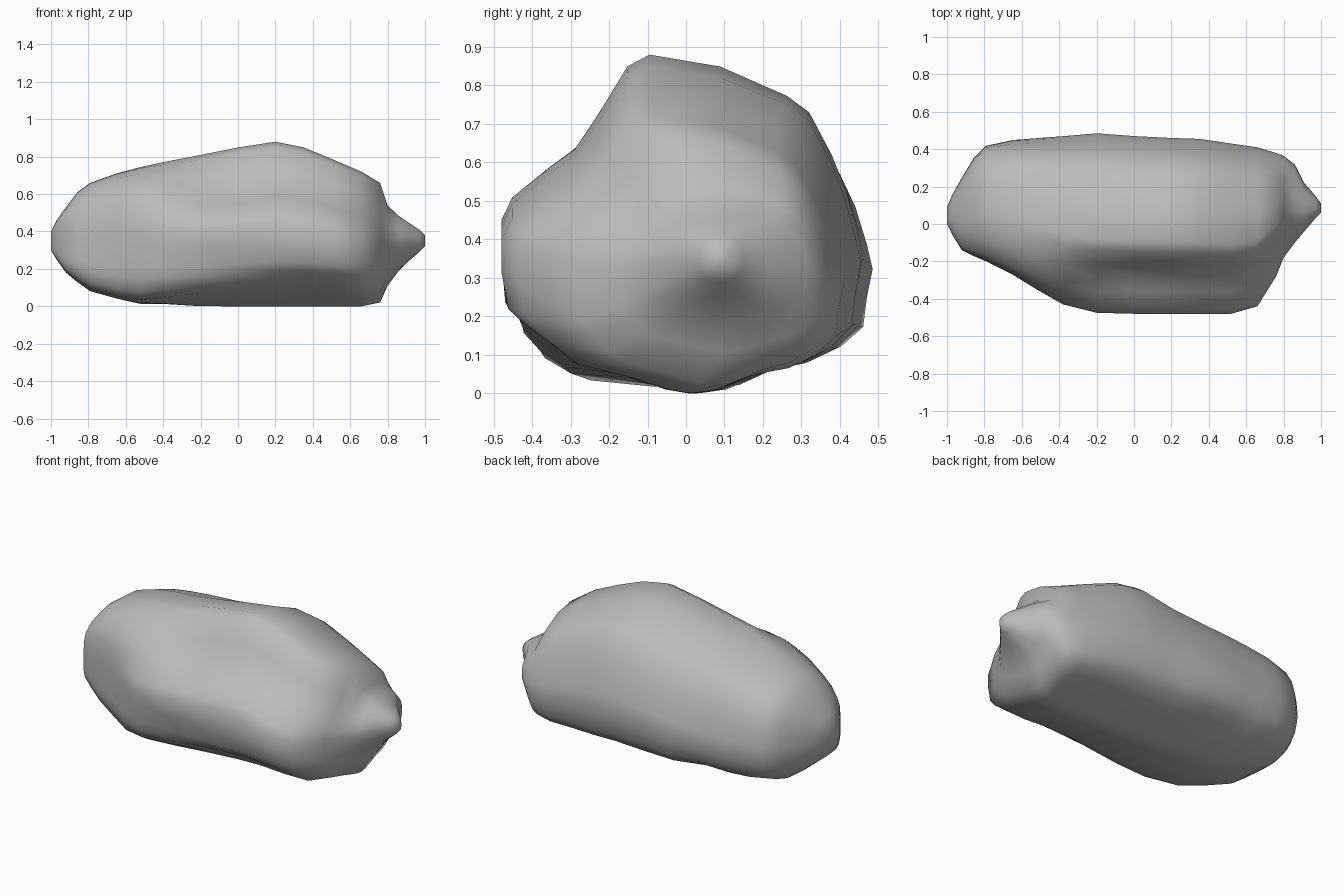
import bpy
import bmesh
from math import exp
from mathutils import Vector

default_cube = bpy.data.objects.get("Cube")
if default_cube:
    bpy.data.objects.remove(default_cube, do_unlink=True)

# Widest cross-section of the boulder (y, z), anticlockwise from the front edge
OUTLINE = [
    (-.49, .35), (-.49, .23), (-.46, .17), (-.39, .12), (-.32, .08), (-.16, .05),
    (-.03, .01), (.03, 0), (.1, .01), (.22, .06), (.32, .08), (.4, .12),
    (.46, .18), (.47, .27), (.485, .35), (.47, .42), (.44, .53), (.4, .63),
    (.34, .74), (.28, .78), (.1, .85), (-.09, .88), (-.15, .85), (-.22, .74),
    (-.29, .64), (-.36, .59), (-.46, .51), (-.49, .45),
]

# Extent of the boulder along its length: x, front, back, bottom, top
STATIONS = [
    (-1, .0, .09, .3, .4), (-.97, -.06, .16, .25, .46),
    (-.92, -.14, .25, .18, .53), (-.86, -.17, .35, .13, .61),
    (-.79, -.2, .42, .08, .66), (-.65, -.27, .45, .04, .71),
    (-.52, -.35, .46, .01, .745), (-.38, -.43, .47, .01, .775),
    (-.2, -.475, .485, 0, .81), (0, -.48, .47, 0, .85),
    (.2, -.48, .46, 0, .88), (.35, -.48, .455, 0, .85),
    (.52, -.48, .43, 0, .78), (.66, -.44, .41, 0, .72),
    (.76, -.28, .38, .02, .66), (.8, -.18, .365, .11, .54),
    (.86, -.1, .32, .19, .485), (.91, -.04, .22, .24, .45),
    (.97, .03, .15, .29, .41), (1, .06, .11, .32, .38),
]

# Worn places: centre, reach, push
DENTS = [
    ((-.15, -.48, .22), (.2, .25, .08), (0, .05, 0)),    # front hollow
    ((.45, -.48, .12), (.4, .25, .1), (0, .04, .03)),    # front undercut
    ((-.05, .38, .72), (.25, .2, .2), (0, 0, -.03)),     # back saddle
    ((-.1, -.3, .65), (.2, .15, .15), (0, 0, -.03)),     # front saddle
    ((-.45, .38, .08), (.25, .2, .15), (0, 0, .03)),     # back underside
    ((.78, .36, .6), (.15, .15, .2), (0, 0, -.03)),      # back corner
]


def rounded(u, v, power):
    """Move a point of the unit outline onto a soft-cornered oval."""
    a, b = 2 * u - 1, 2 * v - 1
    size = (abs(a) ** power + abs(b) ** power) ** (1 / power)
    return (a / size + 1) / 2, (b / size + 1) / 2


def roundness(x, u, v):
    """Blend towards the oval, and how boxy that oval is, at one point."""
    if x > 0:
        return min(1, max(0, (x - .74) * 6)), 2.2
    if u > .5:
        return min(.8, max(0, -x - .2)), 2.4
    return min(.95, max(0, -x * 2.2 - .33)), 3.5 if v > .5 else 6


def worn(point):
    """Press every dent into one point, fading with distance."""
    moved = point.copy()
    for centre, reach, push in DENTS:
        far = sum(((p - c) / r) ** 2 for p, c, r in zip(point, centre, reach))
        moved += Vector(push) * exp(-far)
    return moved


def section(x, front, back, bottom, top):
    """Fit the outline to one station."""
    for y, z in OUTLINE:
        u, v = (y + .49) / .975, z / .88
        weight, power = roundness(x, u, v)
        ru, rv = rounded(u, v, power)
        u, v = u + (ru - u) * weight, v + (rv - v) * weight
        yield worn(Vector((x, front + (back - front) * u, bottom + (top - bottom) * v)))


# Boulder: rings joined along the length, capped at both ends
bm = bmesh.new()
rings = [[bm.verts.new(p) for p in section(*s)] for s in STATIONS]
count = len(OUTLINE)
for first, second in zip(rings, rings[1:]):
    for i in range(count):
        j = (i + 1) % count
        bm.faces.new((first[i], first[j], second[j], second[i]))
bm.faces.new(rings[0])
bm.faces.new(rings[-1])
bmesh.ops.recalc_face_normals(bm, faces=bm.faces[:])
for face in bm.faces:
    face.smooth = True
mesh = bpy.data.meshes.new("boulder")
bm.to_mesh(mesh)
bm.free()

boulder = bpy.data.objects.new("boulder", mesh)
bpy.context.collection.objects.link(boulder)

# Plain stone colour
stone = bpy.data.materials.new("grey_stone")
stone.use_nodes = True
stone.diffuse_color = (.5, .5, .5, 1)
stone.node_tree.nodes["Principled BSDF"].inputs["Base Color"].default_value = (.5, .5, .5, 1)
mesh.materials.append(stone)
